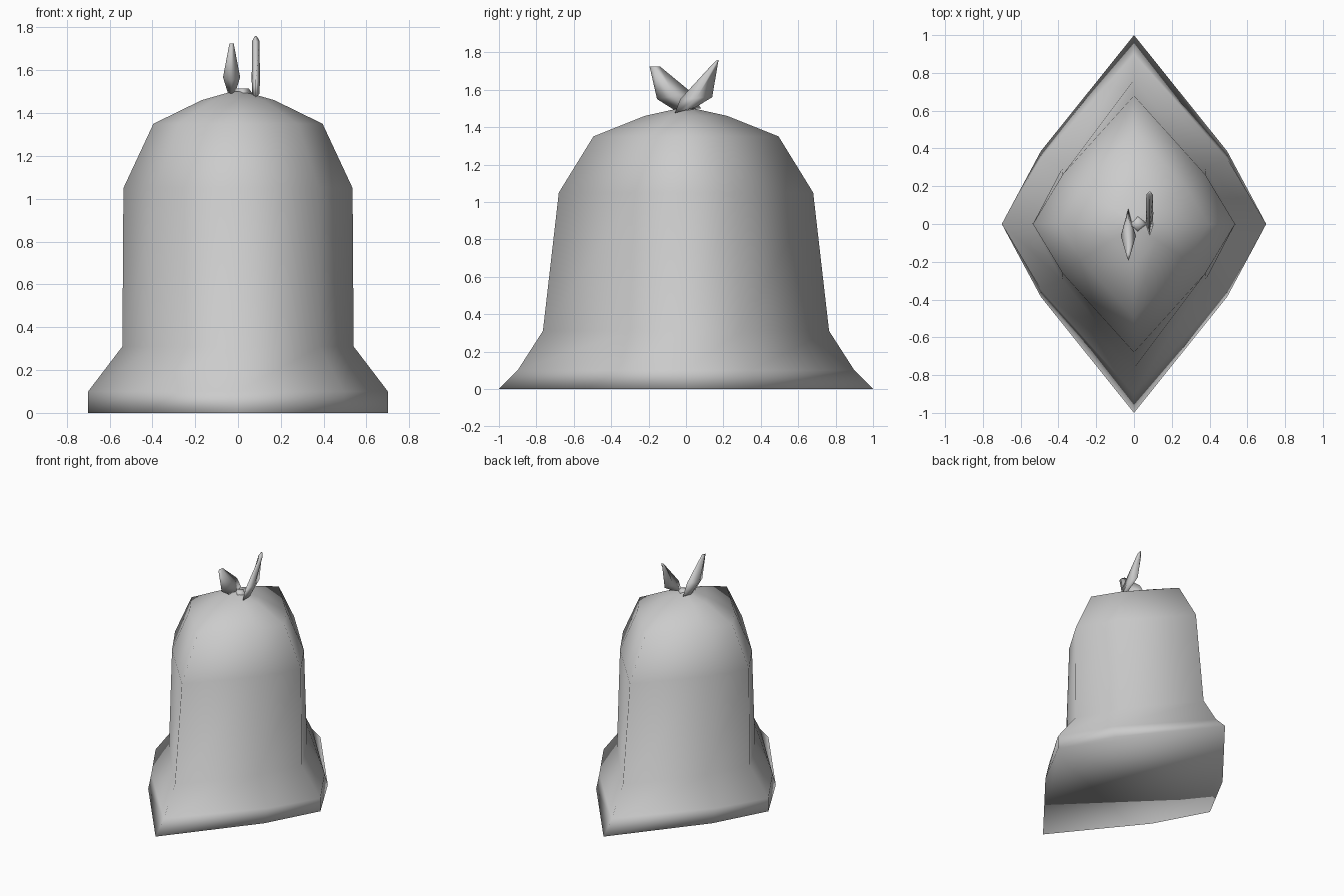
import bpy, bmesh

if "Cube" in bpy.data.objects:
    bpy.data.objects.remove(bpy.data.objects["Cube"])


def loft(name, rings):
    # Skin a list of equal-length point rings and cap both ends
    bm = bmesh.new()
    loops = [[bm.verts.new(p) for p in ring] for ring in rings]
    n = len(loops[0])
    for a, b in zip(loops, loops[1:]):
        for i in range(n):
            j = (i + 1) % n
            bm.faces.new((a[i], a[j], b[j], b[i]))
    bm.faces.new(loops[0][::-1])
    bm.faces.new(loops[-1])
    bmesh.ops.recalc_face_normals(bm, faces=bm.faces)
    for f in bm.faces:
        f.smooth = True
    mesh = bpy.data.meshes.new(name)
    bm.to_mesh(mesh)
    bm.free()
    obj = bpy.data.objects.new(name, mesh)
    bpy.context.collection.objects.link(obj)
    return obj


def diamond_ring(hx, hy, z):
    # Eight-sided, diamond-like section
    dx, dy = hx * 0.705, hy * 0.385
    return [(hx, 0, z), (dx, dy, z), (0, hy, z), (-dx, dy, z),
            (-hx, 0, z), (-dx, -dy, z), (0, -hy, z), (dx, -dy, z)]


# Sack body: half width, half depth, height
body = [(0.70, 1.00, 0.0), (0.70, 0.90, 0.10), (0.54, 0.765, 0.31),
        (0.535, 0.68, 1.05), (0.395, 0.495, 1.35),
        (0.17, 0.22, 1.46), (0.03, 0.04, 1.50)]
loft("sack_body", [diamond_ring(*p) for p in body])


def ear(name, x, sections):
    # Flat tie end: each section is (y0, z0, y1, z1, half thickness)
    rings = []
    for y0, z0, y1, z1, t in sections:
        ym, zm = (y0 + y1) / 2, (z0 + z1) / 2
        rings.append([(x, y0, z0), (x + t, ym, zm), (x, y1, z1), (x - t, ym, zm)])
    return loft(name, rings)


# Two tied ends on top
ear("tie_end_front", -0.03, [(-0.06, 1.49, 0.08, 1.50, 0.018),
                             (-0.155, 1.55, 0.03, 1.585, 0.04),
                             (-0.195, 1.725, -0.14, 1.725, 0.01)])
ear("tie_end_back", 0.083, [(-0.06, 1.475, 0.05, 1.505, 0.018),
                            (-0.03, 1.55, 0.14, 1.56, 0.019),
                            (0.14, 1.735, 0.17, 1.735, 0.018),
                            (0.16, 1.755, 0.175, 1.76, 0.006)])
# Small knot joining the ends
ear("knot", 0.02, [(-0.05, 1.475, 0.05, 1.475, 0.06),
                   (-0.03, 1.515, 0.03, 1.515, 0.03)])
